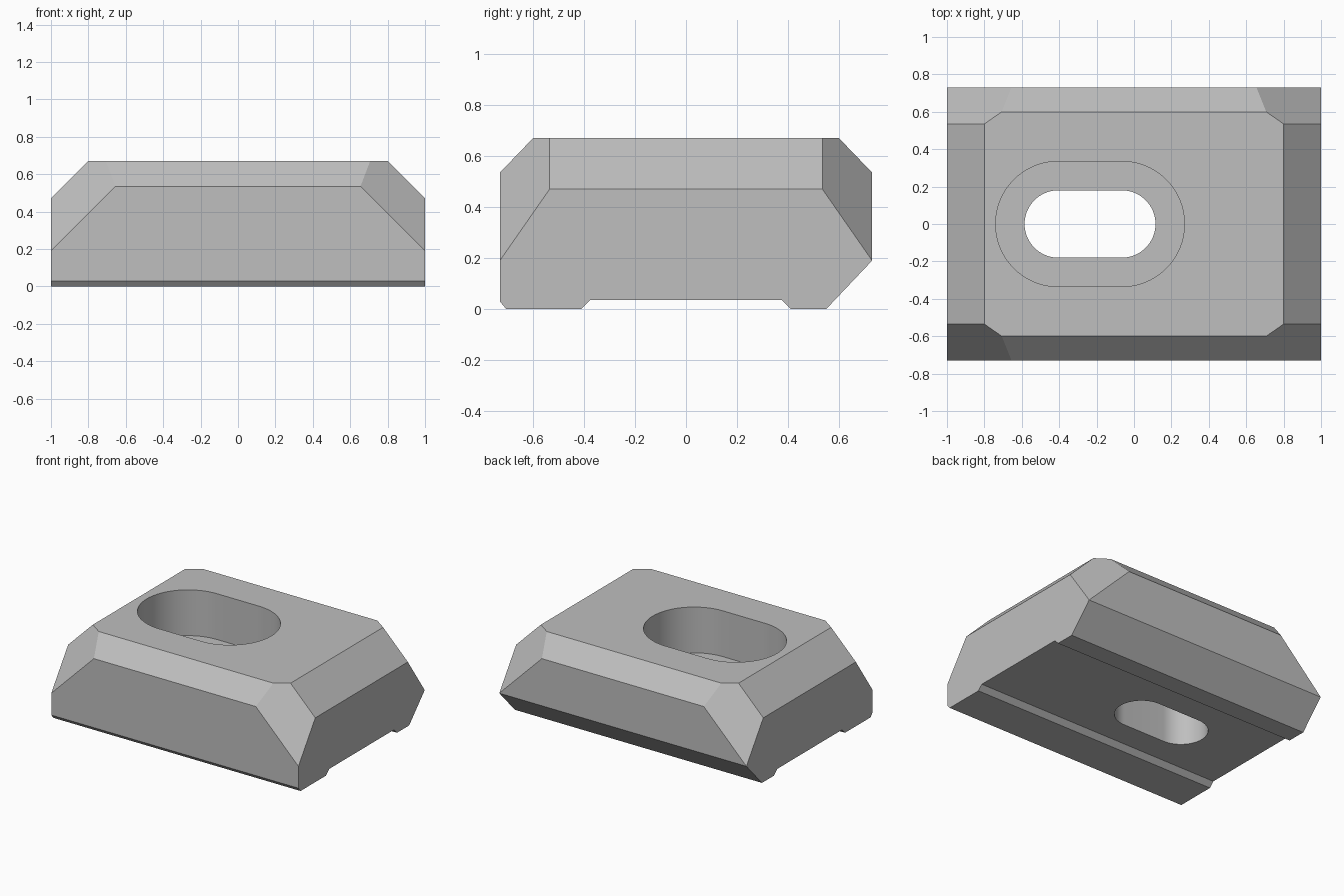
import bpy, bmesh, math
from mathutils import Vector

cube = bpy.data.objects.get("Cube")
if cube:
    bpy.data.objects.remove(cube, do_unlink=True)

# Single grey metal
GREY = (0.52, 0.52, 0.52, 1)
metal = bpy.data.materials.new("plain_grey")
metal.use_nodes = True
metal.diffuse_color = GREY
metal.node_tree.nodes["Principled BSDF"].inputs["Base Color"].default_value = GREY


def add_object(name, bm):
    bmesh.ops.recalc_face_normals(bm, faces=bm.faces)
    mesh = bpy.data.meshes.new(name)
    bm.to_mesh(mesh)
    bm.free()
    mesh.materials.append(metal)
    obj = bpy.data.objects.new(name, mesh)
    bpy.context.collection.objects.link(obj)
    return obj


def prism(points, offset):
    """Extrude a closed outline along an offset."""
    bm = bmesh.new()
    face = bm.faces.new([bm.verts.new(p) for p in points])
    moved = bmesh.ops.extrude_face_region(bm, geom=[face])["geom"]
    verts = [g for g in moved if isinstance(g, bmesh.types.BMVert)]
    bmesh.ops.translate(bm, verts=verts, vec=offset)
    return bm


def slice_off(bm, point, normal):
    """Cut away everything beyond a plane and cap the cut."""
    geom = bm.verts[:] + bm.edges[:] + bm.faces[:]
    cut = bmesh.ops.bisect_plane(bm, geom=geom, dist=1e-5, plane_co=point,
                                 plane_no=Vector(normal).normalized(), clear_outer=True)
    edges = [g for g in cut["geom_cut"] if isinstance(g, bmesh.types.BMEdge)]
    bmesh.ops.contextual_create(bm, geom=edges)


def slot_cutter(name, radius, bottom, top, steps=32):
    """Stadium-shaped prism for the off-centre slot."""
    outline = []
    for side in (1, -1):
        for i in range(steps + 1):
            a = math.pi * (i / steps - 0.5)
            outline.append((-0.235 + side * (0.17 + radius * math.cos(a)),
                            side * radius * math.sin(a), bottom))
    obj = add_object(name, prism(outline, (0, 0, top - bottom)))
    obj.hide_render = True
    return obj


# Block body: side profile (y, z) with a shallow groove underneath
profile = [(-0.73, 0.03), (-0.705, 0), (-0.41, 0), (-0.375, 0.035), (0.375, 0.035),
           (0.41, 0), (0.55, 0), (0.73, 0.19), (0.73, 0.535), (0.6, 0.67),
           (-0.6, 0.67), (-0.73, 0.535)]
body = prism([(-1, y, z) for y, z in profile], (2, 0, 0))

# End bevels and the sloping corner facets
for sx in (1, -1):
    slice_off(body, (sx, 0, 0.47), (sx, 0, 1))
    for sy in (1, -1):
        slice_off(body, (sx, sy * 0.73, 0.19), (sx, sy * 1.436, 1))
block = add_object("slotted_block", body)

# Wide counterbore from the top, narrow slot right through
for cutter in (slot_cutter("counterbore_cutter", 0.335, 0.335, 1),
               slot_cutter("through_slot_cutter", 0.18, -0.5, 0.6)):
    mod = block.modifiers.new("slot", 'BOOLEAN')
    mod.operation = 'DIFFERENCE'
    mod.solver = 'EXACT'
    mod.object = cutter
    bpy.context.view_layer.objects.active = block
    bpy.ops.object.modifier_apply(modifier=mod.name)
    bpy.data.objects.remove(cutter, do_unlink=True)

# Smooth slot walls, sharp facets
bpy.ops.object.select_all(action='DESELECT')
block.select_set(True)
bpy.context.view_layer.objects.active = block
bpy.ops.object.shade_smooth_by_angle(angle=math.radians(25))
